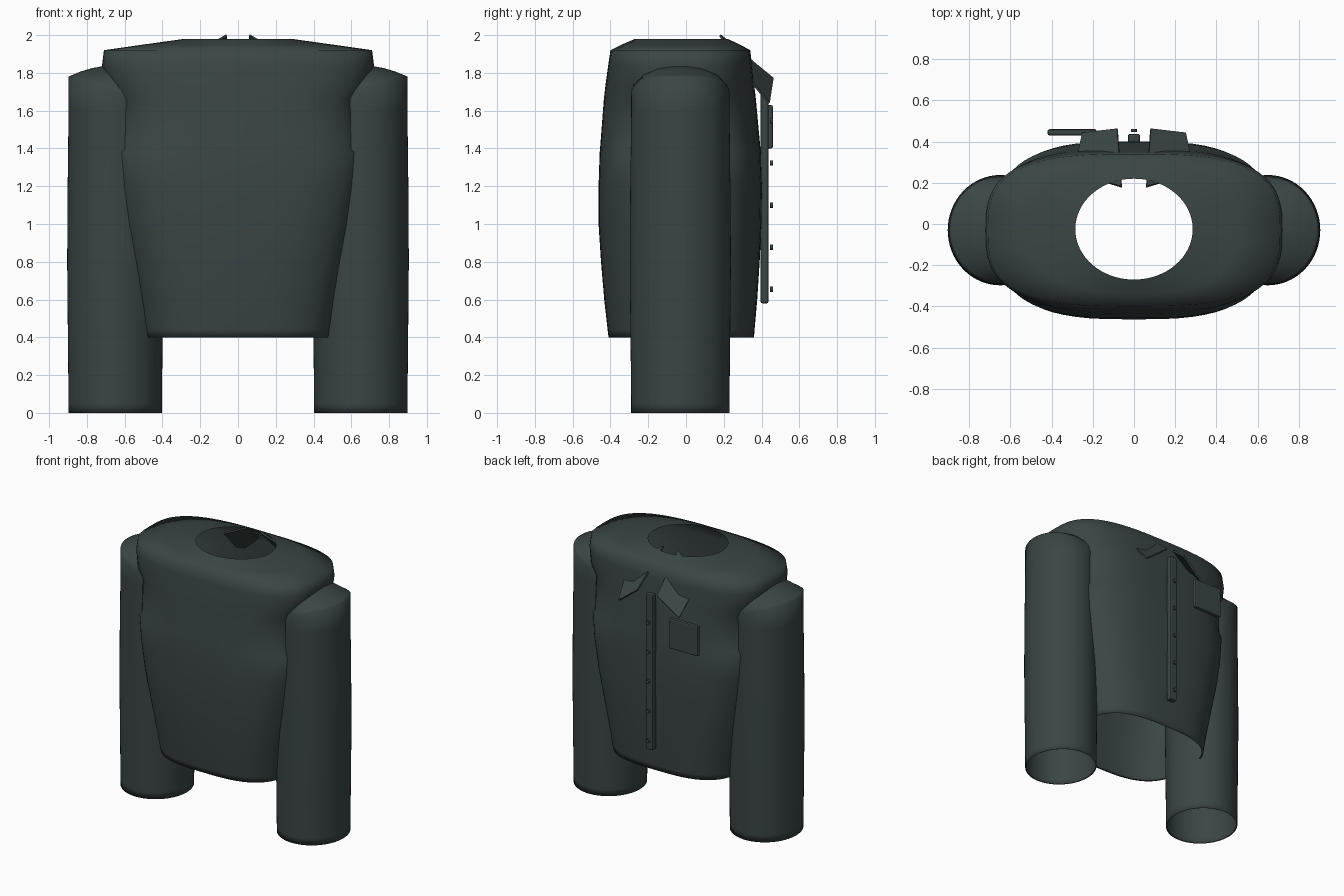
import bpy, bmesh
from math import cos, sin, pi, copysign, sqrt
from mathutils import Vector, Matrix

if "Cube" in bpy.data.objects:
    bpy.data.objects.remove(bpy.data.objects["Cube"])

CLOTH = (0.042, 0.060, 0.058, 1)
cloth = bpy.data.materials.new("dark green cloth")
cloth.use_nodes = True
cloth.diffuse_color = CLOTH
bsdf = cloth.node_tree.nodes["Principled BSDF"]
bsdf.inputs["Base Color"].default_value = CLOTH
bsdf.inputs["Roughness"].default_value = 0.8
SIDES = 64


def finish(name, bm, smooth=False):
    bmesh.ops.recalc_face_normals(bm, faces=bm.faces)
    mesh = bpy.data.meshes.new(name)
    for face in bm.faces:
        face.smooth = smooth
    bm.to_mesh(mesh)
    bm.free()
    mesh.materials.append(cloth)
    obj = bpy.data.objects.new(name, mesh)
    bpy.context.collection.objects.link(obj)
    return obj


def loft(name, rings, cap=False):
    """Skin a list of rings of points into one smooth shell."""
    bm = bmesh.new()
    loops = [[bm.verts.new(p) for p in ring] for ring in rings]
    for a, b in zip(loops, loops[1:]):
        for i in range(SIDES):
            j = (i + 1) % SIDES
            bm.faces.new((a[i], a[j], b[j], b[i]))
    if cap:
        bm.faces.new(loops[-1])
    return finish(name, bm, True)


def oval(z, half_x, back, front, power=3.0):
    """Superellipse ring between a back and a front depth."""
    mid, half_y = (back + front) / 2, (front - back) / 2
    ring = []
    for i in range(SIDES):
        c, s = cos(2 * pi * i / SIDES), sin(2 * pi * i / SIDES)
        ring.append((half_x * copysign(abs(c) ** (2 / power), c),
                     mid + half_y * copysign(abs(s) ** (2 / power), s), z))
    return ring


def slab(name, x, y, z, bevel):
    """Box between the given limits with softened edges."""
    lo, hi = Vector((x[0], y[0], z[0])), Vector((x[1], y[1], z[1]))
    bm = bmesh.new()
    bmesh.ops.create_cube(bm, size=1)
    for v in bm.verts:
        v.co = (lo + hi) / 2 + v.co * (hi - lo)
    bmesh.ops.bevel(bm, geom=bm.edges[:], offset=bevel, segments=2,
                    profile=0.5, affect="EDGES")
    return finish(name, bm)


# Torso shell, open at the hem and the neck
body = [
    (0.40, 0.49, -0.40, 0.35), (0.40, 0.50, -0.41, 0.36),
    (0.44, 0.507, -0.415, 0.363), (0.60, 0.535, -0.433, 0.377),
    (0.80, 0.577, -0.45, 0.39), (1.00, 0.62, -0.463, 0.40),
    (1.20, 0.653, -0.463, 0.402), (1.38, 0.67, -0.457, 0.396),
    (1.40, 0.65, -0.455, 0.394), (1.66, 0.65, -0.435, 0.37),
    (1.73, 0.70, -0.427, 0.362), (1.84, 0.72, -0.412, 0.35),
    (1.92, 0.71, -0.40, 0.34),
]
rings = [oval(*row) for row in body]
rings += [oval(1.95, 0.50, -0.34, 0.285, 2.5), oval(1.98, 0.285, -0.27, 0.22, 2)]
loft("torso", rings)


# Sleeves, open at the cuff and domed towards the shoulder
def sleeve_ring(side, z, grow=1.0, dome=None):
    ring = []
    for i in range(SIDES):
        u, v = cos(2 * pi * i / SIDES) * grow, sin(2 * pi * i / SIDES) * grow
        height = z if dome is None else dome(u, v)
        ring.append((side * (0.65 + 0.247 * u), -0.03 + 0.26 * v, height))
    return ring


def shoulder(u, v):
    return 1.69 + 0.15 * sqrt(max(0, 1 - v * v)) - 0.06 * u * abs(u)


for side, label in ((1, "left"), (-1, "right")):
    rows = [sleeve_ring(side, 0, 0.97), sleeve_ring(side, 0), sleeve_ring(side, 0.05)]
    rows += [sleeve_ring(side, z, g) for z, g in
             ((0.4, 1.015), (0.8, 1.03), (1.2, 1.02), (1.6, 1.0))]
    rows += [sleeve_ring(side, 0, g, shoulder) for g in (1.0, 0.95, 0.75, 0.5, 0.25, 0.05)]
    loft(label + "_sleeve", rows, cap=True)

    # Collar wing: a thin tilted flap from the neck out through the chest
    bm = bmesh.new()
    corners = [(0.06, 0.18, 2.0), (0.29, 0.25, 1.87), (0.25, 0.44, 1.64), (0.08, 0.46, 1.77)]
    bm.faces.new([bm.verts.new((side * x, y, z)) for x, y, z in corners])
    wing = finish(label + "_collar_wing", bm)
    mod = wing.modifiers.new("thickness", "SOLIDIFY")
    mod.thickness = 0.012
    mod.offset = 0

# Placket strip and chest pocket
slab("placket", (-0.03, 0.03), (0.395, 0.437), (0.58, 1.75), 0.01)
slab("chest_pocket", (-0.42, -0.18), (0.43, 0.46), (1.40, 1.63), 0.01)

# Buttons down the placket
for n in range(5):
    bm = bmesh.new()
    bmesh.ops.create_cone(bm, cap_ends=True, segments=16, radius1=0.014,
                          radius2=0.014, depth=0.014)
    bm.transform(Matrix.Translation((0, 0.453, 0.655 + 0.2225 * n)) @ Matrix.Rotation(pi / 2, 4, "X"))
    finish("button_%d" % (n + 1), bm)
